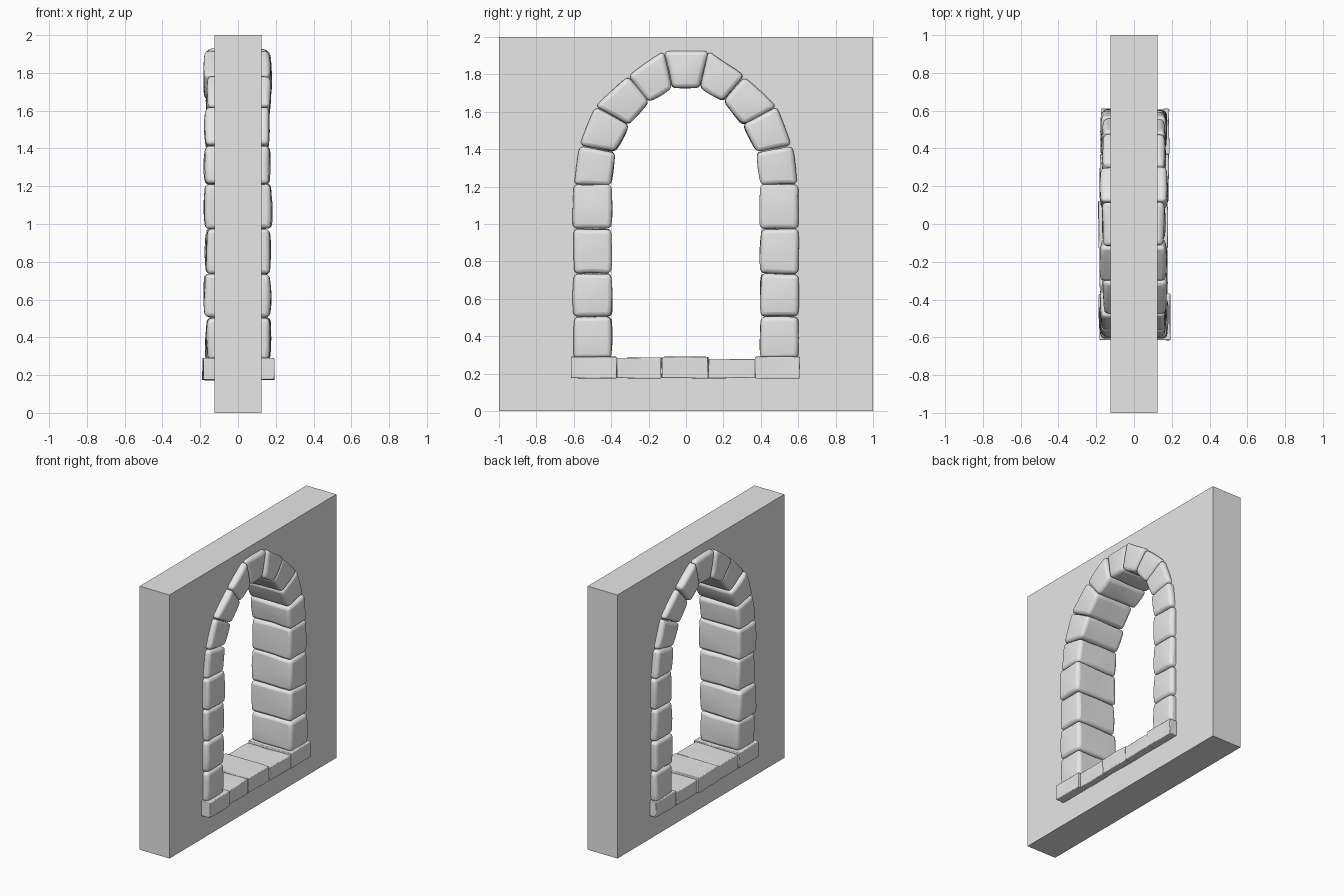
import bpy, bmesh, math, random
from mathutils import Vector, noise

random.seed(4)
if "Cube" in bpy.data.objects:
    bpy.data.objects.remove(bpy.data.objects["Cube"])

stone = bpy.data.materials.new("grey stone")
stone.use_nodes = True
GREY = (0.8, 0.8, 0.8, 1)
stone.diffuse_color = GREY
stone.node_tree.nodes["Principled BSDF"].inputs["Base Color"].default_value = GREY


def activate(ob):
    bpy.ops.object.select_all(action="DESELECT")
    ob.select_set(True)
    bpy.context.view_layer.objects.active = ob


def make_block(name, joint_a, joint_b, depth, bevel, bulge, wobble):
    """Worn block between two joints, each an (inner, outer) pair of (y, z) points."""
    (a_in, a_out), (b_in, b_out) = [[Vector(p) for p in j] for j in (joint_a, joint_b)]
    front = depth + random.uniform(-0.012, 0.006)
    back = depth + random.uniform(-0.012, 0.006)
    seed = Vector([random.uniform(0, 50) for _ in range(3)])
    bm = bmesh.new()
    bmesh.ops.create_cube(bm, size=2)
    bmesh.ops.subdivide_edges(bm, edges=bm.edges[:], cuts=3, use_grid_fill=True)
    for v in bm.verts:
        u, s, w = v.co
        # pillow the broad faces, least at the joints
        u2 = u * 0.99
        s2 = s * (1 + bulge * (1 - u * u))
        w2 = w * (1 + bulge * (1 - u * u) * (1 - s * s))
        t = (u2 + 1) / 2
        inner, outer = a_in.lerp(b_in, t), a_out.lerp(b_out, t)
        p = inner.lerp(outer, (s2 + 1) / 2)
        v.co = (w2 * (front if w > 0 else back), p.x, p.y)
        n = noise.noise_vector(v.co * 6 + seed) * wobble
        v.co += Vector((n.x, n.y, n.z))
    bmesh.ops.recalc_face_normals(bm, faces=bm.faces[:])
    me = bpy.data.meshes.new(name)
    bm.to_mesh(me)
    bm.free()
    ob = bpy.data.objects.new(name, me)
    bpy.context.collection.objects.link(ob)
    me.materials.append(stone)
    mod = ob.modifiers.new("worn edges", "BEVEL")
    mod.width, mod.segments = bevel, 3
    mod.limit_method, mod.angle_limit = "ANGLE", math.radians(45)
    activate(ob)
    bpy.ops.object.shade_smooth_by_angle(angle=math.radians(40))
    return ob


# joints of one side, sill to keystone: (inner, outer)
joints = [((0.40, z), (0.60, z)) for z in (0.28, 0.505, 0.735, 0.975, 1.21)]
joints += [((0.38, 1.385), (0.565, 1.42)), ((0.305, 1.53), (0.485, 1.625)),
           ((0.20, 1.655), (0.31, 1.79)), ((0.075, 1.73), (0.12, 1.925))]


def mirror(joint):
    return [(-y, z) for y, z in joint]


# jambs and arch stones on both sides, then the keystone
for side, flip in (("front", mirror), ("back", list)):
    for i, (a, b) in enumerate(zip(joints, joints[1:])):
        kind = "jamb" if i < 4 else "arch"
        make_block(f"{side}_{kind}_stone_{i + 1}", flip(a), flip(b), 0.172, 0.022, 0.04, 0.008)
make_block("keystone", mirror(joints[-1]), joints[-1], 0.172, 0.022, 0.04, 0.008)

# sill slabs
cuts = [-0.615, -0.37, -0.13, 0.12, 0.37, 0.61]
for i, (a, b) in enumerate(zip(cuts, cuts[1:])):
    drop = 0 if i in (0, 4) else random.uniform(0, 0.012)
    make_block(f"sill_slab_{i + 1}", ((a, 0.175), (a, 0.29 - drop)), ((b, 0.175), (b, 0.29 - drop)),
               0.187, 0.005, 0.0, 0.006)

# wall with an arched opening hidden behind the middle of the stones
half = [((a[0] + b[0]) / 2, (a[1] + b[1]) / 2) for a, b in joints]
half[0] = (half[0][0], 0.23)
opening = half + [(-y, z) for y, z in reversed(half)]
outline = [(-1, 0), (1, 0), (1, 2), (-1, 2)]
cu = bpy.data.curves.new("wall", "CURVE")
cu.dimensions, cu.fill_mode, cu.extrude = "2D", "BOTH", 0.125
for ring in (outline, opening):
    sp = cu.splines.new("POLY")
    sp.points.add(len(ring) - 1)
    for pt, (y, z) in zip(sp.points, ring):
        pt.co = (y, z, 0, 1)
    sp.use_cyclic_u = True
wall = bpy.data.objects.new("wall", cu)
bpy.context.collection.objects.link(wall)
cu.materials.append(stone)
wall.rotation_euler = (math.pi / 2, 0, math.pi / 2)
activate(wall)
bpy.ops.object.convert(target="MESH")
bpy.ops.object.shade_flat()
